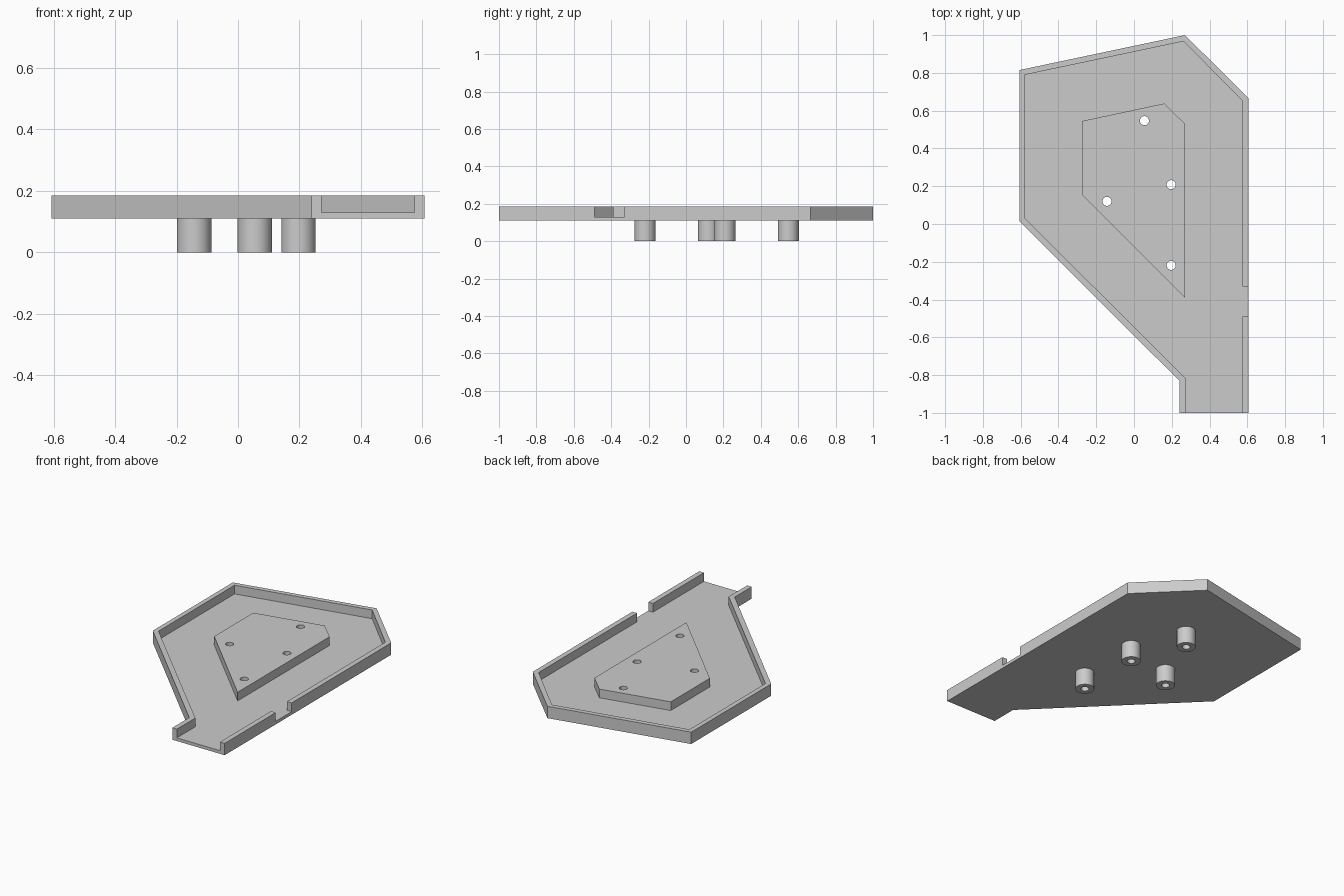
import bpy
import bmesh
import math

cube = bpy.data.objects.get("Cube")
if cube:
    bpy.data.objects.remove(cube, do_unlink=True)

grey = bpy.data.materials.new("plain grey")
grey.use_nodes = True
grey.diffuse_color = (0.6, 0.6, 0.6, 1)
grey.node_tree.nodes["Principled BSDF"].inputs["Base Color"].default_value = (0.6, 0.6, 0.6, 1)

FLOOR_BOTTOM, FLOOR_TOP, RIM_TOP = 0.11, 0.13, 0.185


def prism(name, outlines, z0, z1):
    """Extrude one or more flat outlines from z0 up to z1."""
    bm = bmesh.new()
    for points in outlines:
        face = bm.faces.new([bm.verts.new((x, y, z0)) for x, y in points])
        grown = bmesh.ops.extrude_face_region(bm, geom=[face], use_keep_orig=True)
        top = [v for v in grown["geom"] if isinstance(v, bmesh.types.BMVert)]
        bmesh.ops.translate(bm, verts=top, vec=(0, 0, z1 - z0))
    bmesh.ops.recalc_face_normals(bm, faces=bm.faces)
    mesh = bpy.data.meshes.new(name)
    bm.to_mesh(mesh)
    bm.free()
    mesh.materials.append(grey)
    obj = bpy.data.objects.new(name, mesh)
    bpy.context.collection.objects.link(obj)
    return obj


def circle(centre, radius, sides):
    return [(centre[0] + radius * math.cos(math.tau * i / sides),
             centre[1] + radius * math.sin(math.tau * i / sides)) for i in range(sides)]


def select_only(obj):
    bpy.ops.object.select_all(action="DESELECT")
    obj.select_set(True)
    bpy.context.view_layer.objects.active = obj


def cut(obj, cutter):
    select_only(obj)
    mod = obj.modifiers.new("cut", "BOOLEAN")
    mod.operation = "DIFFERENCE"
    mod.solver = "EXACT"
    mod.object = cutter
    bpy.ops.object.modifier_apply(modifier=mod.name)


# Tray outline, pocket (open at the front spout) and the notch in the left rim
outer = [(-0.607, 0.815), (0.27, 1), (0.607, 0.665), (0.607, -1),
         (0.24, -1), (0.24, -0.83), (-0.607, 0.015)]
inner = [(-0.577, 0.79), (0.262, 0.967), (0.574, 0.653), (0.574, -1.1),
         (0.272, -1.1), (0.272, -0.815), (-0.577, 0.03)]
notch = [(0.5, -0.49), (0.7, -0.49), (0.7, -0.33), (0.5, -0.33)]
raised = [(-0.275, 0.545), (0.16, 0.638), (0.27, 0.53), (0.27, -0.39), (-0.275, 0.155)]
peg_spots = [(0.055, 0.547), (0.197, 0.208), (-0.143, 0.12), (0.197, -0.219)]

tray = prism("tray", [outer], FLOOR_BOTTOM, RIM_TOP)
platform = prism("raised_platform", [raised], FLOOR_TOP, RIM_TOP)
pegs = [prism(f"peg_{i + 1}", [circle(c, 0.056, 48)], 0, FLOOR_BOTTOM)
        for i, c in enumerate(peg_spots)]

# Cutters
pocket_cutter = prism("pocket_cutter", [inner], FLOOR_TOP, 0.3)
notch_cutter = prism("notch_cutter", [notch], FLOOR_TOP, 0.3)
hole_cutter = prism("hole_cutter", [circle(c, 0.024, 32) for c in peg_spots], -0.1, 0.3)

cut(tray, pocket_cutter)
cut(tray, notch_cutter)
for part in [tray, platform] + pegs:
    cut(part, hole_cutter)
    select_only(part)
    bpy.ops.object.shade_smooth_by_angle(angle=math.radians(30))

for cutter in (pocket_cutter, notch_cutter, hole_cutter):
    bpy.data.objects.remove(cutter, do_unlink=True)
